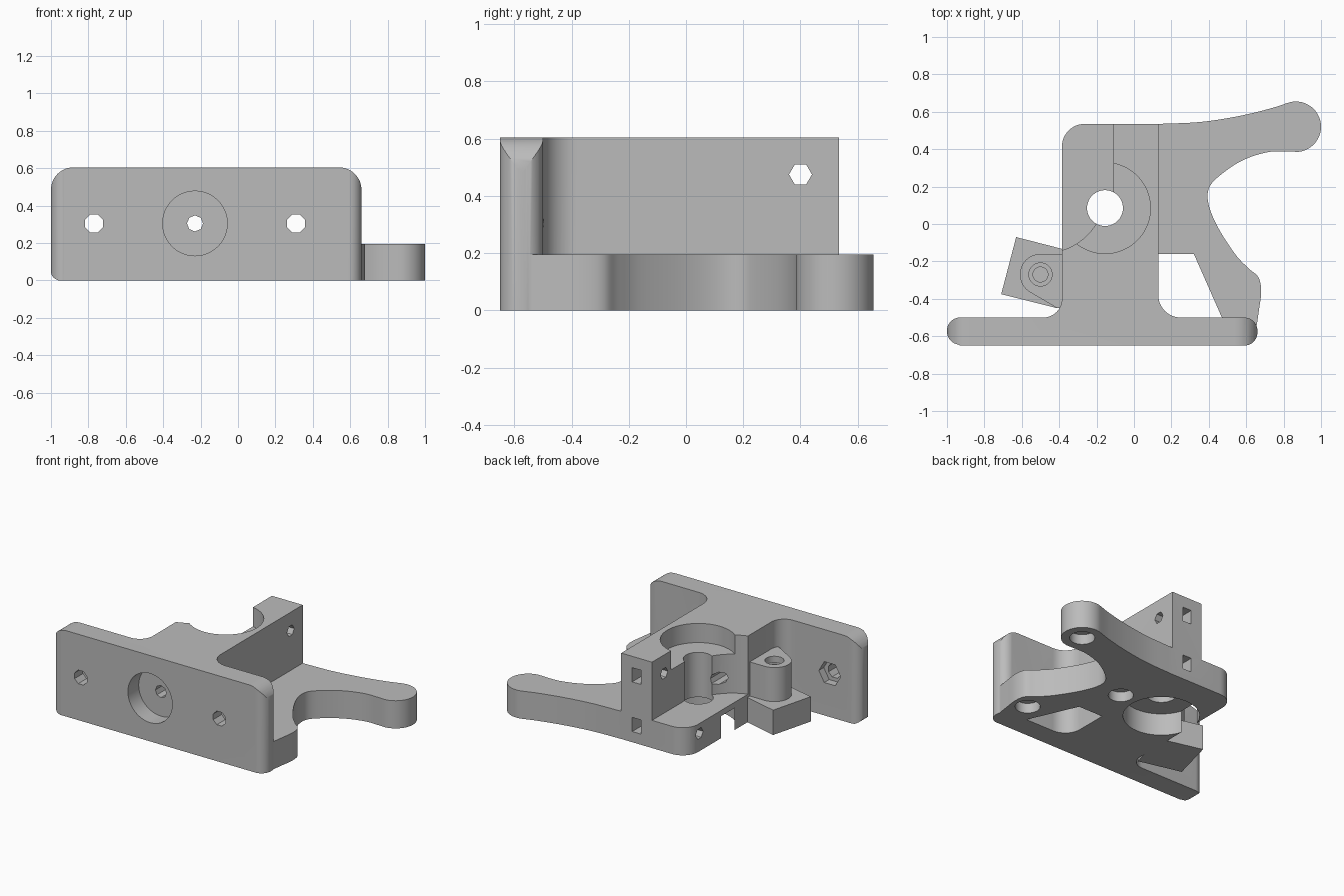
import bpy, bmesh
from math import sin, cos, pi, radians
from mathutils import Vector, Matrix

cube = bpy.data.objects.get("Cube")
if cube:
    bpy.data.objects.remove(cube)

grey = bpy.data.materials.new("plain grey")
grey.use_nodes = True
grey.diffuse_color = (0.5, 0.5, 0.5, 1)
grey.node_tree.nodes["Principled BSDF"].inputs["Base Color"].default_value = (0.5, 0.5, 0.5, 1)


def arc(cx, cy, r, a0, a1, n=12):
    angles = [radians(a0 + (a1 - a0) * i / n) for i in range(n + 1)]
    return [(cx + r * cos(a), cy + r * sin(a)) for a in angles]


def circle(cx, cy, r, n=48):
    return arc(cx, cy, r, 0, 360, n)[:-1]


def rect(x0, y0, x1, y1):
    return [(x0, y0), (x1, y0), (x1, y1), (x0, y1)]


def spline(points, steps=6):
    """Smooth curve through the points."""
    p = [Vector(q) for q in points]
    p = [2 * p[0] - p[1]] + p + [2 * p[-1] - p[-2]]
    out = []
    for a, b, c, d in zip(p, p[1:], p[2:], p[3:]):
        for i in range(steps):
            t = i / steps
            v = 0.5 * (2 * b + (c - a) * t + (2 * a - 5 * b + 4 * c - d) * t * t
                       + (3 * b - a - 3 * c + d) * t ** 3)
            out.append((v.x, v.y))
    return out + [tuple(points[-1])]


def prism(name, outline, lo, hi, axis="z"):
    """Extrude an outline: z uses (x, y), y uses (x, z), x uses (y, z)."""
    place = {"z": lambda a, b, h: (a, b, h),
             "y": lambda a, b, h: (a, h, b),
             "x": lambda a, b, h: (h, a, b)}[axis]
    bm = bmesh.new()
    bottom = bm.faces.new([bm.verts.new(place(a, b, lo)) for a, b in outline])
    new = bmesh.ops.extrude_face_region(bm, geom=[bottom])["geom"]
    shift = Vector(place(0, 0, hi - lo))
    bmesh.ops.translate(bm, vec=shift, verts=[g for g in new if isinstance(g, bmesh.types.BMVert)])
    bmesh.ops.recalc_face_normals(bm, faces=bm.faces)
    mesh = bpy.data.meshes.new(name)
    bm.to_mesh(mesh)
    bm.free()
    obj = bpy.data.objects.new(name, mesh)
    bpy.context.collection.objects.link(obj)
    return obj


def combine(target, tool, operation):
    mod = target.modifiers.new("shape", "BOOLEAN")
    mod.operation, mod.solver, mod.object = operation, "EXACT", tool
    bpy.context.view_layer.objects.active = target
    bpy.ops.object.modifier_apply(modifier=mod.name)
    bpy.data.objects.remove(tool)


H, BASE = 0.605, 0.195          # full height, base thickness
SHAFT = (-0.155, 0.085)         # drive shaft centre

# Mounting plate: rounded in plan and in elevation
plan = (arc(-0.93, -0.575, 0.07, 180, 270) [:-1] + [(-0.93, -0.65), (0.59, -0.65)]
        + arc(0.59, -0.58, 0.07, 270, 360)[1:] + arc(0.59, -0.57, 0.07, 0, 90)
        + arc(-0.93, -0.57, 0.07, 90, 180)[:-1])
body = prism("extruder_body", plan, 0, H)
front = ([(-0.96, 0), (0.66, 0)] + arc(0.54, H - 0.12, 0.12, 0, 90)
         + arc(-0.88, H - 0.12, 0.12, 90, 180) + arc(-0.95, 0.05, 0.05, 180, 230, 6))
combine(body, prism("plate_outline", front, -0.8, -0.4, "y"), "INTERSECT")

# Tall block with fillets into the plate
tall = ([(-0.485, -0.56), (0.25, -0.56)] + arc(0.25, -0.38, 0.12, 270, 180)
        + [(0.13, 0.535)] + arc(-0.265, 0.415, 0.12, 90, 180)
        + arc(-0.485, -0.4, 0.1, 0, -90))
combine(body, prism("tall_block", tall, 0, H), "UNION")

# Low base with the curved handle
inner = spline([(0.652, -0.57), (0.668, -0.46), (0.68, -0.36), (0.665, -0.285), (0.61, -0.235),
                (0.54, -0.16), (0.45, -0.02), (0.4, 0.1), (0.4, 0.19), (0.46, 0.26),
                (0.58, 0.34), (0.72, 0.385), (0.845, 0.387)])
outer = spline([(0.83, 0.65), (0.72, 0.615), (0.55, 0.575), (0.35, 0.545), (0.13, 0.535)])
base = ([(-0.385, -0.57)] + inner + arc(0.865, 0.52, 0.135, -85, 100, 24) + outer
        + arc(-0.265, 0.415, 0.12, 90, 180))
window = ([(0.13, -0.16), (0.13, -0.38)] + arc(0.25, -0.38, 0.12, 180, 270)[1:]
          + [(0.47, -0.5), (0.32, -0.16)])
low = prism("base", base, 0, BASE)
combine(low, prism("window", window, -0.1, 0.3), "DIFFERENCE")
combine(body, low, "UNION")

# Hinge lug standing on a turned square foot
lug = arc(-0.5, -0.27, 0.11, 90, 240, 20) + [(-0.41, -0.45), (-0.35, -0.45), (-0.35, -0.16)]
foot = [(-0.63, -0.07), (-0.71, -0.375), (-0.41, -0.45), (-0.33, -0.147)]
combine(body, prism("foot", foot, 0, 0.175), "UNION")
combine(body, prism("lug", lug, 0.1, 0.415), "UNION")

# Everything cut away: outline, start, end, axis
cuts = [
    (rect(-0.8, 0.1, -0.11, 0.8), BASE, 0.8, "z"),        # open side
    (circle(-0.48, 0.17, 0.325, 64), BASE, 0.8, "z"),     # idler clearance
    (circle(*SHAFT, 0.243, 64), 0.47, 0.8, "z"),          # upper bearing seat
    (circle(*SHAFT, 0.243, 64), -0.1, 0.155, "z"),        # lower bearing seat
    (circle(*SHAFT, 0.096, 40), -0.1, 0.8, "z"),          # shaft hole
    (circle(-0.5, -0.27, 0.062, 24), 0.37, 0.5, "z"),     # hinge screw head
    (circle(-0.5, -0.27, 0.04, 24), 0.2, 0.5, "z"),       # hinge screw
    (circle(-0.23, 0.305, 0.173), -0.8, -0.53, "y"),      # round socket in front
    (circle(-0.23, 0.305, 0.043, 8), -0.8, 0.05, "y"),    # filament hole
]
for x in (-0.77, 0.31):                                   # plate screws and nut traps
    cuts.append((arc(x, 0.305, 0.052, 22.5, 382.5, 8)[:-1], -0.8, -0.4, "y"))
    cuts.append((circle(x, 0.305, 0.085, 6), -0.555, -0.44, "y"))
for z, end in ((0.475, 0.3), (0.125, 0.13)):              # idler bolts and nut slots
    cuts.append((circle(0.4, z, 0.04, 6), -0.6, end, "x"))
    cuts.append((rect(-0.025, z - 0.05, 0.045, z + 0.05), 0.35, 0.7, "y"))
for x, y in ((0.865, 0.52), (0.21, 0.12), (0.57, -0.37)):  # sockets underneath
    cuts.append((circle(x, y, 0.08, 32), -0.1, 0.07, "z"))
for cut in cuts:
    combine(body, prism("cutter", *cut), "DIFFERENCE")

# Finish
body.data.materials.clear()
body.data.materials.append(grey)
for face in body.data.polygons:
    face.material_index = 0
bpy.ops.object.select_all(action="DESELECT")
body.select_set(True)
bpy.context.view_layer.objects.active = body
bpy.ops.object.shade_smooth_by_angle(angle=radians(30))
